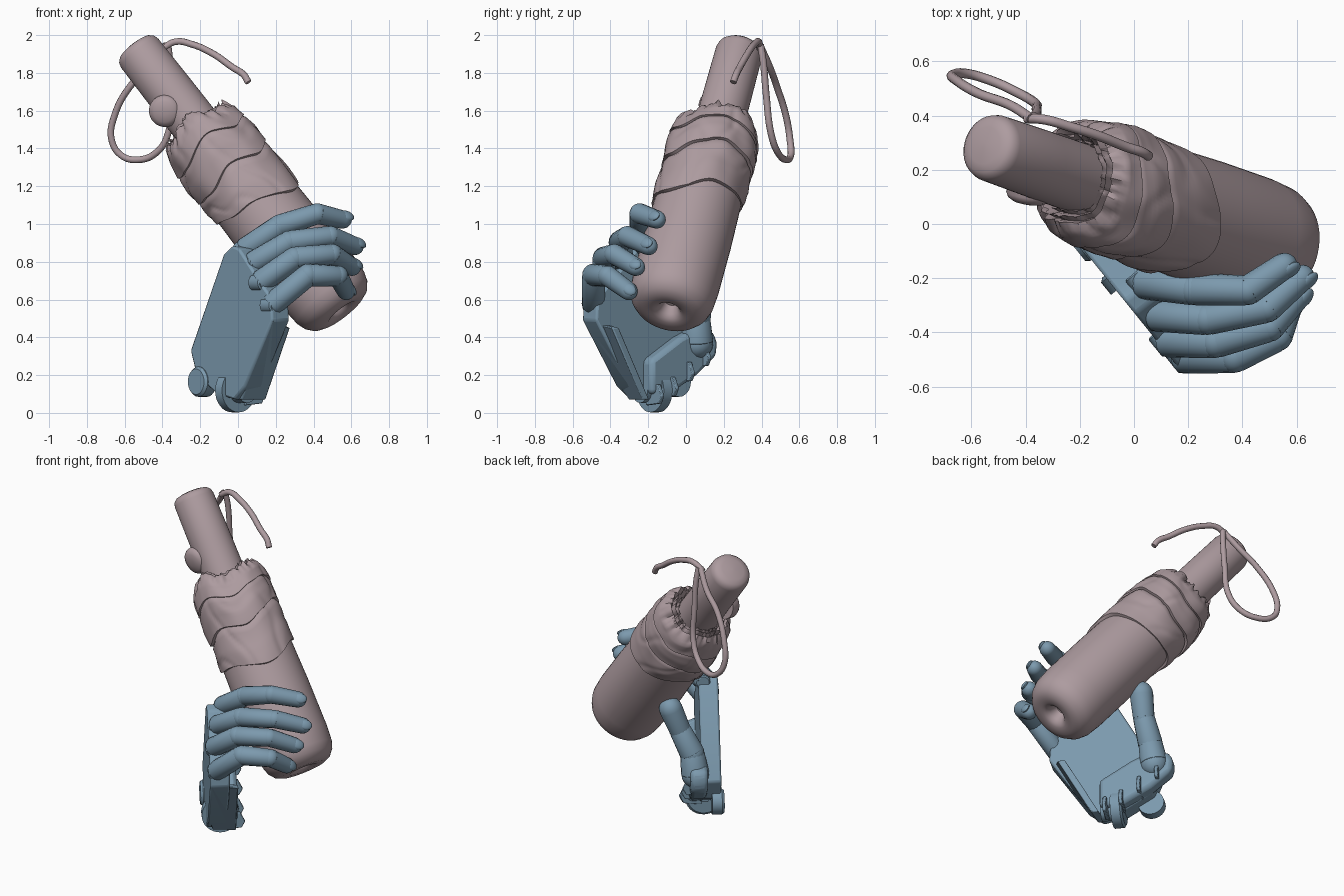
import bpy, bmesh
from math import sin, cos, pi
from mathutils import Vector, noise

if "Cube" in bpy.data.objects:
    bpy.data.objects.remove(bpy.data.objects["Cube"])


def material(name, rgb):
    m = bpy.data.materials.new(name)
    m.diffuse_color = (*rgb, 1)
    m.use_nodes = True
    m.node_tree.nodes["Principled BSDF"].inputs["Base Color"].default_value = m.diffuse_color
    return m


PINK = material("dusty_fabric", (0.42, 0.33, 0.35))
BLUE = material("blue_shell", (0.20, 0.32, 0.42))


def finish(name, bm, mat, angle=0.6, bevel=0):
    bmesh.ops.recalc_face_normals(bm, faces=bm.faces)
    me = bpy.data.meshes.new(name)
    bm.to_mesh(me)
    bm.free()
    ob = bpy.data.objects.new(name, me)
    bpy.context.collection.objects.link(ob)
    me.materials.append(mat)
    if bevel:
        b = ob.modifiers.new("bevel", 'BEVEL')
        b.width, b.segments = bevel, 2
    bpy.ops.object.select_all(action='DESELECT')
    ob.select_set(True)
    bpy.context.view_layer.objects.active = ob
    bpy.ops.object.shade_smooth_by_angle(angle=angle)
    return ob


def lathe(name, a, b, profile, mat, sides=48, warp=None, angle=0.6):
    """Revolve (distance, radius) points around the line from a towards b."""
    a, b = Vector(a), Vector(b)
    q = (b - a).to_track_quat('Z', 'Y')
    bm = bmesh.new()
    rings = []
    for s, r in profile:
        ring = []
        for i in range(sides):
            t = 2 * pi * i / sides
            s2, r2 = warp(s, r, t) if warp else (s, r)
            ring.append(bm.verts.new(a + q @ Vector((r2 * cos(t), r2 * sin(t), s2))))
        rings.append(ring)
    for lo, hi in zip(rings, rings[1:]):
        for i in range(sides):
            j = (i + 1) % sides
            bm.faces.new((lo[i], lo[j], hi[j], hi[i]))
    bm.faces.new(rings[0])
    bm.faces.new(rings[-1])
    return finish(name, bm, mat, angle)


def cord(name, pts, radius):
    cu = bpy.data.curves.new(name, 'CURVE')
    cu.dimensions = '3D'
    cu.bevel_depth, cu.bevel_resolution, cu.resolution_u = radius, 3, 8
    cu.use_fill_caps = True
    sp = cu.splines.new('BEZIER')
    sp.bezier_points.add(len(pts) - 1)
    for p, co in zip(sp.bezier_points, pts):
        p.co = co
        p.handle_left_type = p.handle_right_type = 'AUTO'
    ob = bpy.data.objects.new(name, cu)
    bpy.context.collection.objects.link(ob)
    cu.materials.append(PINK)


# Umbrella axis, from the dimpled base to the handle cap
A, B = Vector((0.55, -0.095, 0.533)), Vector((-0.55, 0.29, 1.942))
L = (B - A).length

# Smooth furled body with a dimple in the end
lathe("umbrella_body", A, B, [(.08, .01), (.075, .035), (.03, .052), (.01, .068), (0, .09), (0, .14),
      (.018, .18), (.055, .21), (.10, .225), (.2, .232), (.5, .232), (.8, .225), (1.1, .21)], PINK)


# Wrapped canopy: overlapping tilted bands with wrinkles
def wrinkle(s, r, t):
    c, d = cos(t), sin(t)
    n = noise.noise(Vector((c * 1.6, d * 1.6, s * 6)))
    crease = abs(noise.noise(Vector((c * 1.3 + 4, d * 1.3, s * 4 + 0.8 * d))))
    edge = max(0, (s - 1.21) / 0.08)
    fine = noise.noise(Vector((c * 7, d * 7, s * 14)))
    tilt = 0.07 * sin(t + s * 5) * (1.3 - s) / 0.5 + 0.02 * sin(3 * t + 1)
    tilt += 0.03 * noise.noise(Vector((c * 1.5, d * 1.5, s * 2)))
    return (s + tilt + edge * 0.03 * fine,
            r + 0.016 * n + 0.03 * min(crease, 0.2) - .004 + edge * 0.02 * fine)


key = [(.75, .215), (.752, .240), (.84, .244), (.945, .240), (.965, .228), (.967, .246), (1.05, .248),
       (1.12, .240), (1.135, .231), (1.137, .243), (1.22, .229), (1.26, .208), (1.285, .182),
       (1.25, .168), (1.295, .16), (1.25, .142), (1.285, .135), (1.2, .11)]
fold = []
for (s0, r0), (s1, r1) in zip(key, key[1:]):
    n = max(1, int(abs(s1 - s0) / 0.015))
    fold += [(s0 + (s1 - s0) * k / n, r0 + (r1 - r0) * k / n) for k in range(n)]
fold.append(key[-1])
lathe("umbrella_wrap", A, B, fold, PINK, 120, wrinkle, 0.7)

# Handle and its round push button
lathe("umbrella_handle", A, B, [(1.1, .13), (1.5, .128), (L - .05, .125), (L - .025, .118),
                                (L - .008, .10), (L, .07), (L + .005, .01)], PINK)
btn = Vector((-0.38, 0.155, 1.605))
lathe("handle_button", btn, btn + Vector((-.15, -1, -.15)),
      [(0, .085), (.05, .085), (.066, .076), (.078, .055), (.084, .02)], PINK, 32)

# Wrist strap: hanging loop and loose end
cord("strap_loop", [(-.38, .39, 1.95), (-.46, .44, 1.84), (-.57, .48, 1.73), (-.655, .53, 1.57),
     (-.67, .55, 1.45), (-.62, .555, 1.365), (-.53, .53, 1.34), (-.43, .485, 1.38),
     (-.37, .45, 1.48), (-.36, .425, 1.68), (-.36, .41, 1.85), (-.37, .395, 1.95)], .018)
cord("strap_end", [(-.40, .39, 1.93), (-.33, .385, 1.965), (-.24, .36, 1.95), (-.13, .325, 1.9),
     (-.03, .285, 1.83), (.03, .265, 1.79), (.055, .25, 1.75)], .018)

# Hand frame: u runs across the palm to the little finger, n out of the back of the hand
U, N = Vector((.63, -.78, 0)), Vector((-.78, -.63, 0))


def hand(u, z, n):
    return U * u + N * n + Vector((0, 0, z))


def slab(name, pts, offset, bevel=.012):
    bm = bmesh.new()
    face = bm.faces.new([bm.verts.new(hand(*p)) for p in pts])
    new = bmesh.ops.extrude_face_region(bm, geom=[face])['geom']
    bmesh.ops.translate(bm, vec=offset, verts=[v for v in new if isinstance(v, bmesh.types.BMVert)])
    if len(bm.faces) == len(pts) + 1:
        bm.verts.ensure_lookup_table()
        bm.faces.new(list(reversed([bm.verts[i] for i in range(len(pts))])))
    return finish(name, bm, BLUE, 0.5, bevel)


# Palm plates
palm = [(.13, .84), (.2, .885), (.26, .87), (.34, .79), (.43, .70), (.53, .61), (.54, .49), (.31, .14),
        (.22, .07), (.07, .10), (-.10, .20), (-.15, .33)]
slab("palm_back", [(u, z, .205) for u, z in palm], N * -.12)
slab("palm_side", [(.53, .60, .19), (.535, .49, .19), (.475, .45, .03), (.27, .07, .03), (.25, .07, .17),
                   (.31, .15, .19)], U * -.045, .006)
slab("thumb_mount", [(u, z, .12) for u, z in
     [(-.235, .37), (-.225, .30), (-.1, .20), (.08, .10), (.22, .10), (.22, .28), (.02, .40), (-.10, .45),
      (-.21, .43)]], N * -.105, .025)

# Wrist hinge, side lobe and ribs
lathe("wrist_hinge", hand(.08, .118, .115), hand(1, .118, .115),
      [(.0, .10), (.012, .115), (.07, .115), (.07, .065), (.14, .065)], BLUE, 32)
lathe("wrist_lobe", hand(-.075, .165, .15), hand(-.075, .165, 1),
      [(0, .08), (.06, .08), (.075, .068)], BLUE, 24)
for i, (u, z) in enumerate([(-.15, .29), (-.04, .21), (.07, .13), (.17, .09)]):
    slab(f"wrist_rib_{i + 1}", [(u, z - .05, .1), (u, z + .06, .1), (u, z + .06, .0),
                                (u, z, -.03), (u, z - .04, -.01)], U * .022, .004)


# Fingers: tapered phalanges, round joints, rounded tips and nails
def ball(name, centre, radius):
    bm = bmesh.new()
    bmesh.ops.create_uvsphere(bm, u_segments=16, v_segments=10, radius=radius)
    bmesh.ops.translate(bm, vec=centre, verts=bm.verts)
    finish(name, bm, BLUE)


def digit(name, pts, radii):
    pts = [Vector(p) for p in pts]
    for i, (p, q) in enumerate(zip(pts, pts[1:])):
        d = (q - p).length
        r0, r1 = radii[i], radii[i + 1]
        if i == len(pts) - 2:
            prof = [(0, r0)] + [(d - r1 + r1 * 1.1 * sin(k * pi / 12), max(.003, r1 * cos(k * pi / 12)))
                                for k in range(7)]
        else:
            prof = [(-.004, r0 * .9), (.01, r0), (d - .008, r1), (d, r1 * .94)]
        lathe(f"{name}_segment_{i + 1}", p, q, prof, BLUE, 16, angle=0.5)
        if i or name == "thumb":
            ball(f"{name}_joint_{i}", p, r0 * .99)
    return pts


def nail(name, pts, r):
    axis = (pts[-1] - pts[-2]).normalized()
    bend = (pts[-2] - pts[-3]).normalized()
    out = (bend - axis * bend.dot(axis)).normalized()
    side = axis.cross(out)
    bm = bmesh.new()
    bmesh.ops.create_uvsphere(bm, u_segments=16, v_segments=8, radius=1)
    c = pts[-1] - axis * r * .75 + out * r * .72
    for v in bm.verts:
        x, y, z = v.co
        v.co = c + axis * x * r * .85 + side * y * r * .65 + out * z * r * .33
    finish(name, bm, BLUE)


FINGERS = {
    "index_finger": [(.03, -.215, .86), (.22, -.24, .99), (.42, -.245, 1.055), (.59, -.13, 1.015)],
    "middle_finger": [(.075, -.335, .79), (.27, -.35, .905), (.49, -.31, .935), (.65, -.17, .87)],
    "ring_finger": [(.115, -.43, .69), (.30, -.435, .82), (.50, -.38, .84), (.63, -.235, .755)],
    "little_finger": [(.175, -.49, .57), (.37, -.49, .73), (.53, -.415, .725), (.585, -.27, .62)],
}
for name, pts in FINGERS.items():
    nail(name + "_nail", digit(name, pts, (.062, .060, .055, .049)), .049)
    base = Vector(pts[0])
    lathe(name + "_knuckle", base - U * .045, base + U,
          [(0, .038), (.006, .046), (.084, .046), (.09, .038)], BLUE, 20)

# Thumb pressed against the back of the umbrella
digit("thumb", [(-.11, .06, .37), (-.085, .055, .50), (-.01, .08, .65), (.055, .125, .85)],
      (.085, .075, .066, .072))
